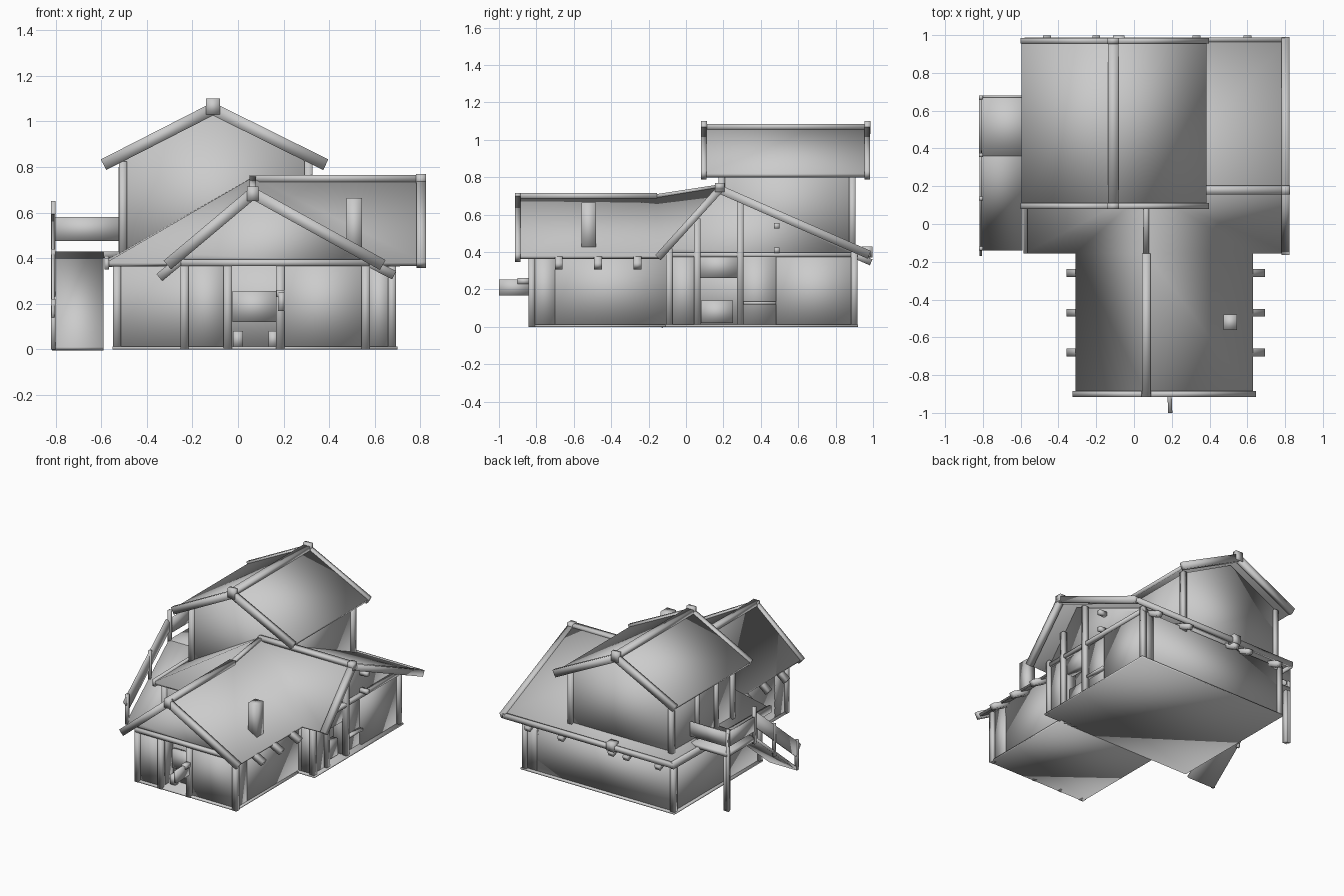
import bpy, bmesh
from mathutils import Vector

grey = bpy.data.materials.new("plain_grey")
grey.diffuse_color = (0.6, 0.6, 0.6, 1)
UP = Vector((0, 0, 1))


def mesh(name, verts, faces, thick=0, fix=True):
    me = bpy.data.meshes.new(name)
    me.from_pydata([tuple(v) for v in verts], [], faces)
    if fix:
        bm = bmesh.new()
        bm.from_mesh(me)
        bmesh.ops.recalc_face_normals(bm, faces=bm.faces)
        bm.to_mesh(me)
        bm.free()
    me.materials.append(grey)
    me.polygons.foreach_set("use_smooth", [True] * len(me.polygons))
    ob = bpy.data.objects.new(name, me)
    bpy.context.collection.objects.link(ob)
    if thick:
        m = ob.modifiers.new("thickness", 'SOLIDIFY')
        m.thickness, m.offset = thick, -1
    return ob


def beam(name, p, q, w=0.03, h=0.03):
    """Square timber from p to q, w wide sideways and h deep."""
    p, q = Vector(p), Vector(q)
    d = (q - p).normalized()
    side = d.cross(UP)
    side = Vector((1, 0, 0)) if side.length < 0.01 else side.normalized()
    up = side.cross(d)
    vs = [e + side * w / 2 * a + up * h / 2 * b for e in (p, q)
          for a, b in ((-1, -1), (1, -1), (1, 1), (-1, 1))]
    fs = [(0, 1, 2, 3), (4, 5, 6, 7)] + [(i, (i + 1) % 4, (i + 1) % 4 + 4, i + 4) for i in range(4)]
    return mesh(name, vs, fs)


def box(name, x0, x1, y0, y1, z0, z1):
    return beam(name, ((x0 + x1) / 2, y0, (z0 + z1) / 2), ((x0 + x1) / 2, y1, (z0 + z1) / 2), x1 - x0, z1 - z0)


def prism(name, pts, axis, a, b):
    """Profile of (u, z) points extruded along x or y."""
    f = (lambda u, z, t: (u, t, z)) if axis == 'y' else (lambda u, z, t: (t, u, z))
    n = len(pts)
    vs = [f(u, z, t) for t in (a, b) for u, z in pts]
    fs = [tuple(range(n)), tuple(range(n, 2 * n))]
    fs += [(i, (i + 1) % n, (i + 1) % n + n, i + n) for i in range(n)]
    return mesh(name, vs, fs)


def post(name, x, y, z0, z1, w=0.035):
    return beam(name, (x, y, z0), (x, y, z1), w, w)


# main lower storey, with a doorway recess in the right side
box("main_floor", -0.55, 0.70, -0.11, 0.92, 0.0, 0.012)
box("main_walls", -0.53, 0.58, -0.09, 0.90, 0.005, 0.385)
box("right_wall_front", 0.57, 0.67, -0.09, 0.07, 0.005, 0.385)
box("right_wall_rear", 0.57, 0.67, 0.48, 0.90, 0.005, 0.385)
box("right_wall_middle", 0.57, 0.65, 0.28, 0.48, 0.005, 0.385)
prism("right_gable", [(-0.09, 0.38), (0.90, 0.38), (0.90, 0.41), (0.18, 0.73), (-0.09, 0.42)], 'x', 0.63, 0.66)
box("right_lintel", 0.60, 0.66, 0.07, 0.28, 0.26, 0.39)
box("right_counter", 0.59, 0.64, 0.08, 0.25, 0.02, 0.14)
box("right_sill", 0.65, 0.68, 0.30, 0.48, 0.12, 0.135)
beam("right_tie_beam", (0.675, -0.10, 0.385), (0.675, 0.92, 0.385), 0.03, 0.025)
for y, z in ((-0.09, 0.42), (0.06, 0.58), (0.29, 0.69), (0.90, 0.41)):
    post("right_post", 0.675, y, 0, z)
for z in (0.41, 0.54):
    box("gable_purlin", 0.66, 0.72, 0.47, 0.50, z - 0.015, z + 0.015)
for x, y in ((-0.53, -0.09), (-0.53, 0.90)):
    post("left_post", x, y, 0, 0.39)

# front wing with entrance recess
box("wing_floor", -0.25, 0.57, -0.84, -0.09, 0.0, 0.012)
box("wing_walls", -0.235, 0.555, -0.70, -0.08, 0.005, 0.40)
box("wing_front_left", -0.235, -0.04, -0.82, -0.69, 0.005, 0.39)
box("wing_front_right", 0.185, 0.555, -0.82, -0.69, 0.005, 0.39)
prism("wing_gable", [(-0.235, 0.375), (0.555, 0.375), (0.555, 0.40), (0.065, 0.685), (-0.235, 0.42)], 'y', -0.82, -0.69)
box("entrance_counter", -0.025, 0.17, -0.73, -0.70, 0.12, 0.255)
for x in (0.0, 0.155):
    box("entrance_step_block", x - 0.022, x + 0.022, -0.76, -0.70, 0.01, 0.08)
for x in (-0.235, -0.045, 0.185, 0.56):
    post("wing_post", x, -0.825, 0, 0.385, 0.036)
beam("wing_tie_beam", (-0.25, -0.83, 0.38), (0.575, -0.83, 0.38), 0.03, 0.028)
beam("hanging_sign", (0.185, -0.83, 0.21), (0.192, -1.0, 0.21), 0.022, 0.085)
beam("sign_bracket", (0.185, -0.83, 0.245), (0.187, -0.90, 0.245), 0.035, 0.03)

# joined lower roof: hip at the left, gable at the right, wing to the front
roof = [(0.065, 0.18, 0.755), (0.82, 0.18, 0.755), (0.82, 0.98, 0.40), (-0.58, 0.98, 0.40),
        (-0.58, -0.155, 0.38), (-0.31, -0.155, 0.38), (0.065, -0.155, 0.70), (0.63, -0.155, 0.38),
        (0.82, -0.155, 0.38), (-0.31, -0.90, 0.38), (0.065, -0.90, 0.70), (0.63, -0.90, 0.38)]
mesh("lower_roof", roof, [(0, 1, 2, 3), (0, 3, 4), (0, 4, 5), (0, 5, 6), (0, 6, 7), (0, 7, 8, 1),
                          (5, 9, 10, 6), (6, 10, 11, 7)], 0.02, False)
beam("wing_ridge", (0.065, -0.91, 0.70), (0.065, -0.155, 0.70), 0.045, 0.03)
beam("wing_ridge_rise", (0.065, -0.155, 0.70), (0.065, 0.17, 0.75), 0.03, 0.02)
beam("main_ridge", (0.05, 0.18, 0.75), (0.825, 0.18, 0.75), 0.045, 0.03)
box("ridge_end", 0.78, 0.825, 0.155, 0.205, 0.72, 0.77)
box("wing_ridge_end", 0.04, 0.09, -0.915, -0.885, 0.65, 0.715)
beam("wing_barge_left", (0.065, -0.90, 0.685), (-0.31, -0.90, 0.37), 0.03, 0.05)
beam("wing_barge_right", (0.065, -0.90, 0.685), (0.635, -0.90, 0.37), 0.03, 0.05)
beam("main_barge_front", (0.803, 0.18, 0.735), (0.803, -0.15, 0.37), 0.042, 0.04)
beam("main_barge_rear", (0.803, 0.18, 0.735), (0.803, 0.98, 0.385), 0.042, 0.045)
beam("left_fascia", (-0.575, -0.155, 0.375), (-0.575, 0.98, 0.39), 0.02, 0.05)
beam("rear_fascia", (-0.58, 0.975, 0.39), (0.80, 0.975, 0.39), 0.025, 0.035)

# rafter tails under the eaves
for y in (-0.68, -0.47, -0.26):
    beam("wing_rafter_left", (-0.345, y, 0.315), (-0.20, y, 0.435), 0.042, 0.04)
    beam("wing_rafter_right", (0.685, y, 0.325), (0.50, y, 0.42), 0.042, 0.04)
for x in (-0.46, -0.20, -0.08, 0.33, 0.60):
    beam("rear_rafter", (x, 0.99, 0.345), (x, 0.84, 0.41), 0.042, 0.035)
box("rear_eave_block", -0.11, -0.05, 0.94, 0.998, 0.37, 0.43)
box("chimney", 0.475, 0.545, -0.56, -0.48, 0.40, 0.665)

# upper storey
prism("upper_walls", [(-0.505, 0.36), (0.305, 0.36), (0.305, 0.82), (-0.11, 1.035), (-0.505, 0.83)], 'y', 0.19, 0.89)
for x in (-0.505, 0.31):
    for y in (0.19, 0.89):
        post("upper_post", x, y, 0.36, 0.825)
for y in (0.38, 0.60):
    post("balcony_door_post", -0.51, y, 0.43, 0.80, 0.03)
box("balcony_door_head", -0.525, -0.50, 0.37, 0.61, 0.76, 0.79)
mesh("upper_roof", [(-0.595, 0.09, 0.82), (-0.11, 0.09, 1.07), (0.385, 0.09, 0.82),
                    (-0.595, 0.98, 0.82), (-0.11, 0.98, 1.07), (0.385, 0.98, 0.82)],
     [(0, 1, 4, 3), (1, 2, 5, 4)], 0.025, False)
beam("upper_ridge", (-0.11, 0.08, 1.07), (-0.11, 0.985, 1.07), 0.055, 0.03)
for y in (0.095, 0.97):
    for x in (-0.59, 0.385):
        beam("upper_barge", (-0.11, y, 1.055), (x, y, 0.81), 0.03, 0.052)
    box("upper_ridge_end", -0.14, -0.08, y - 0.016, y + 0.016, 1.03, 1.10)

# balcony and stair ramp on the left side
box("balcony_floor", -0.815, -0.51, 0.36, 0.68, 0.40, 0.43)
mesh("stair_ramp", [(-0.815, -0.14, 0.01), (-0.59, -0.14, 0.01), (-0.59, 0.36, 0.43), (-0.815, 0.36, 0.43)],
     [(0, 1, 2, 3)], 0.02, False)
for y, z0, z1 in ((0.67, 0, 0.60), (0.365, 0.38, 0.65), (0.135, 0.20, 0.44), (-0.13, 0, 0.22)):
    post("rail_post", -0.81, y, z0, z1, 0.02)
post("balcony_support", -0.795, 0.66, 0, 0.41, 0.035)
box("balcony_rail_side", -0.82, -0.808, 0.36, 0.68, 0.475, 0.58)
box("balcony_rail_rear", -0.82, -0.51, 0.668, 0.68, 0.475, 0.58)
beam("stair_rail", (-0.812, -0.14, 0.14), (-0.812, 0.36, 0.56), 0.012, 0.09)
